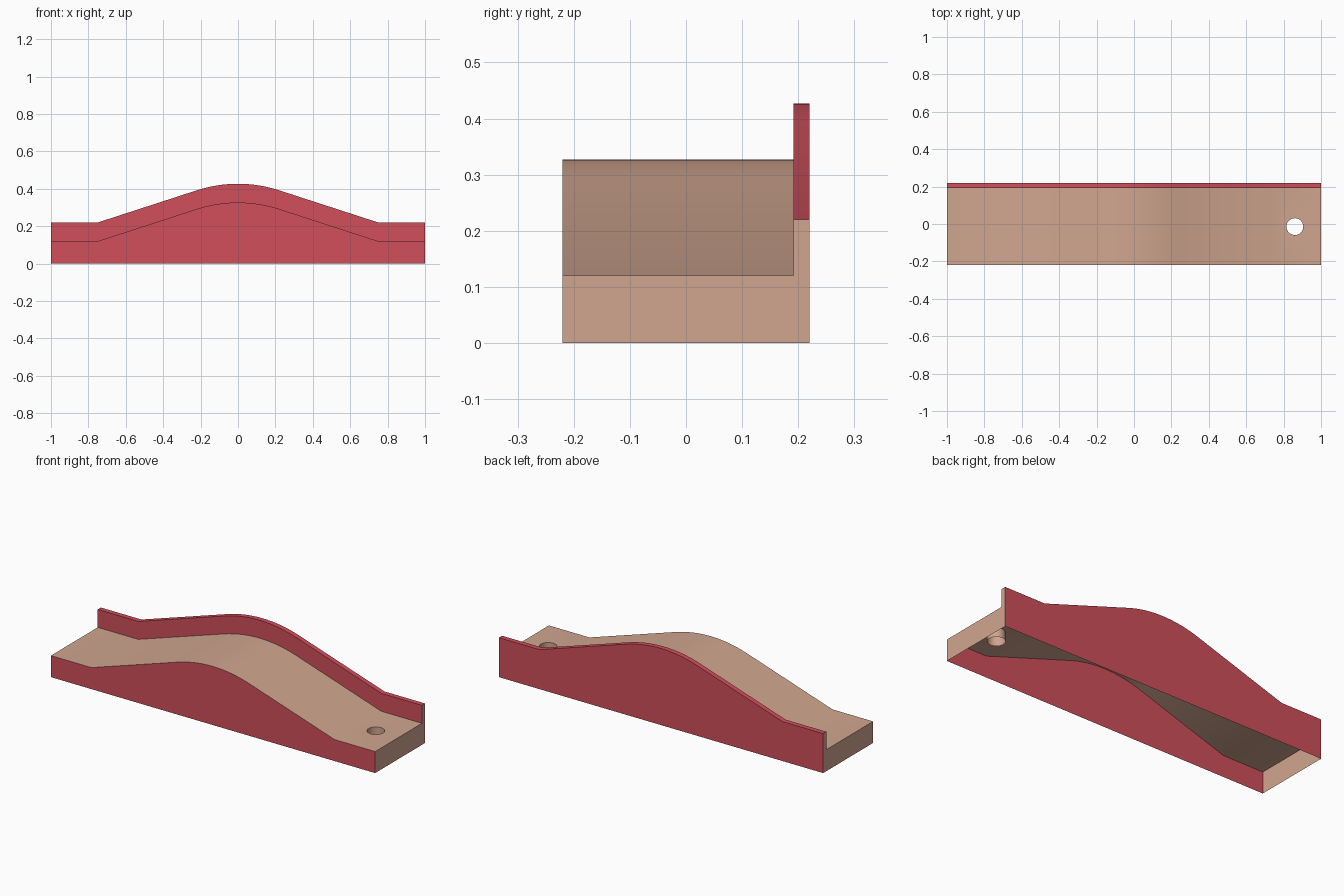
import bpy, bmesh, math
from mathutils import Vector

if "Cube" in bpy.data.objects:
    bpy.data.objects.remove(bpy.data.objects["Cube"])

FRONT, INNER, BACK = -0.22, 0.192, 0.22
DECK, RAIL, PEAK = 0.12, 0.10, 0.327
HOLE = (0.86, -0.014, 0.045, 0.07)   # x, y, radius, cup bottom height


def material(name, rgb):
    m = bpy.data.materials.new(name)
    m.diffuse_color = (*rgb, 1)
    m.use_nodes = True
    m.node_tree.nodes["Principled BSDF"].inputs["Base Color"].default_value = m.diffuse_color
    return m


red = material("red paint", (0.63, 0.078, 0.105))
tan = material("tan felt", (0.63, 0.38, 0.275))


def finish(name, bm, mat, direction=None, smooth=True):
    # face the open sheet towards the given direction
    if direction:
        bm.normal_update()
        flip = [f for f in bm.faces if f.normal.dot(Vector(direction)) < 0]
        bmesh.ops.reverse_faces(bm, faces=flip)
    me = bpy.data.meshes.new(name)
    bm.to_mesh(me)
    bm.free()
    me.materials.append(mat)
    ob = bpy.data.objects.new(name, me)
    bpy.context.collection.objects.link(ob)
    if smooth:
        bpy.ops.object.select_all(action='DESELECT')
        bpy.context.view_layer.objects.active = ob
        ob.select_set(True)
        bpy.ops.object.shade_smooth_by_angle(angle=math.radians(30))
    return ob


# hill profile: flat, slope, rounded crest, slope, flat
W = 0.22
slope = math.atan((PEAK - DECK) / (0.75 - W / 2))
for _ in range(20):
    slope = math.atan((PEAK - DECK - W * math.tan(slope / 2)) / (0.75 - W))
R = W / math.sin(slope)
crest = []
for i in range(17):
    a = slope * (i / 8 - 1)
    crest.append((R * math.sin(a), PEAK - R * (1 - math.cos(a))))
hill = [(-1, DECK), (-0.75, DECK)] + crest + [(0.75, DECK), (1, DECK)]


def strip(bm, y0, y1, z0, z1, pts=hill):
    # ribbon along the hill between two edges; z0, z1 map deck height to height
    a = [bm.verts.new((x, y0, z0(z))) for x, z in pts]
    b = [bm.verts.new((x, y1, z1(z))) for x, z in pts]
    for i in range(len(pts) - 1):
        bm.faces.new((a[i], a[i + 1], b[i + 1], b[i]))
    return a, b


ground = lambda z: 0.0
deck_z = lambda z: z
rail_z = lambda z: z + RAIL

# vertical panels and rail
for name, args, direction in (
    ("front_panel", (FRONT, FRONT, ground, deck_z), (0, -1, 0)),
    ("back_panel", (BACK, BACK, ground, rail_z), (0, 1, 0)),
    ("rail_inner_face", (INNER, INNER, deck_z, rail_z), (0, -1, 0)),
    ("rail_top", (INNER, BACK, rail_z, rail_z), (0, 0, 1)),
):
    bm = bmesh.new()
    strip(bm, *args)
    finish(name, bm, red, direction)

# L-shaped end panels
for name, x in (("left_end", -1), ("right_end", 1)):
    bm = bmesh.new()
    outline = [(FRONT, 0), (BACK, 0), (BACK, DECK + RAIL),
               (INNER, DECK + RAIL), (INNER, DECK), (FRONT, DECK)]
    bm.faces.new([bm.verts.new((x, y, z)) for y, z in outline])
    finish(name, bm, tan, (x, 0, 0), smooth=False)

# deck, with the round hole cut in the right-hand flat
bm = bmesh.new()
a, b = strip(bm, FRONT, INNER, deck_z, deck_z, hill[:-1])
c = bm.verts.new((1, FRONT, DECK))
d = bm.verts.new((1, INNER, DECK))
edges = [bm.edges.get((a[-1], b[-1])), bm.edges.new((a[-1], c)),
         bm.edges.new((c, d)), bm.edges.new((d, b[-1]))]
hx, hy, hr, hz = HOLE
N = 32
ring = [bm.verts.new((hx + hr * math.cos(math.tau * i / N),
                      hy + hr * math.sin(math.tau * i / N), DECK))
        for i in range(N)]
edges += [bm.edges.new((ring[i], ring[(i + 1) % N])) for i in range(N)]
bmesh.ops.triangle_fill(bm, use_beauty=True, use_dissolve=False,
                        edges=edges, normal=(0, 0, 1))
# drop any fill inside the hole
inside = [f for f in bm.faces if all(v in ring for v in f.verts)]
bmesh.ops.delete(bm, geom=inside, context='FACES_ONLY')
finish("deck", bm, tan, (0, 0, 1))

# open tube lining the hole
bm = bmesh.new()
rows = [[bm.verts.new((hx + hr * math.cos(math.tau * i / N),
                       hy + hr * math.sin(math.tau * i / N), z))
         for i in range(N)] for z in (hz, DECK)]
for i in range(N):
    j = (i + 1) % N
    bm.faces.new((rows[0][j], rows[0][i], rows[1][i], rows[1][j]))
finish("hole_lining", bm, tan)
